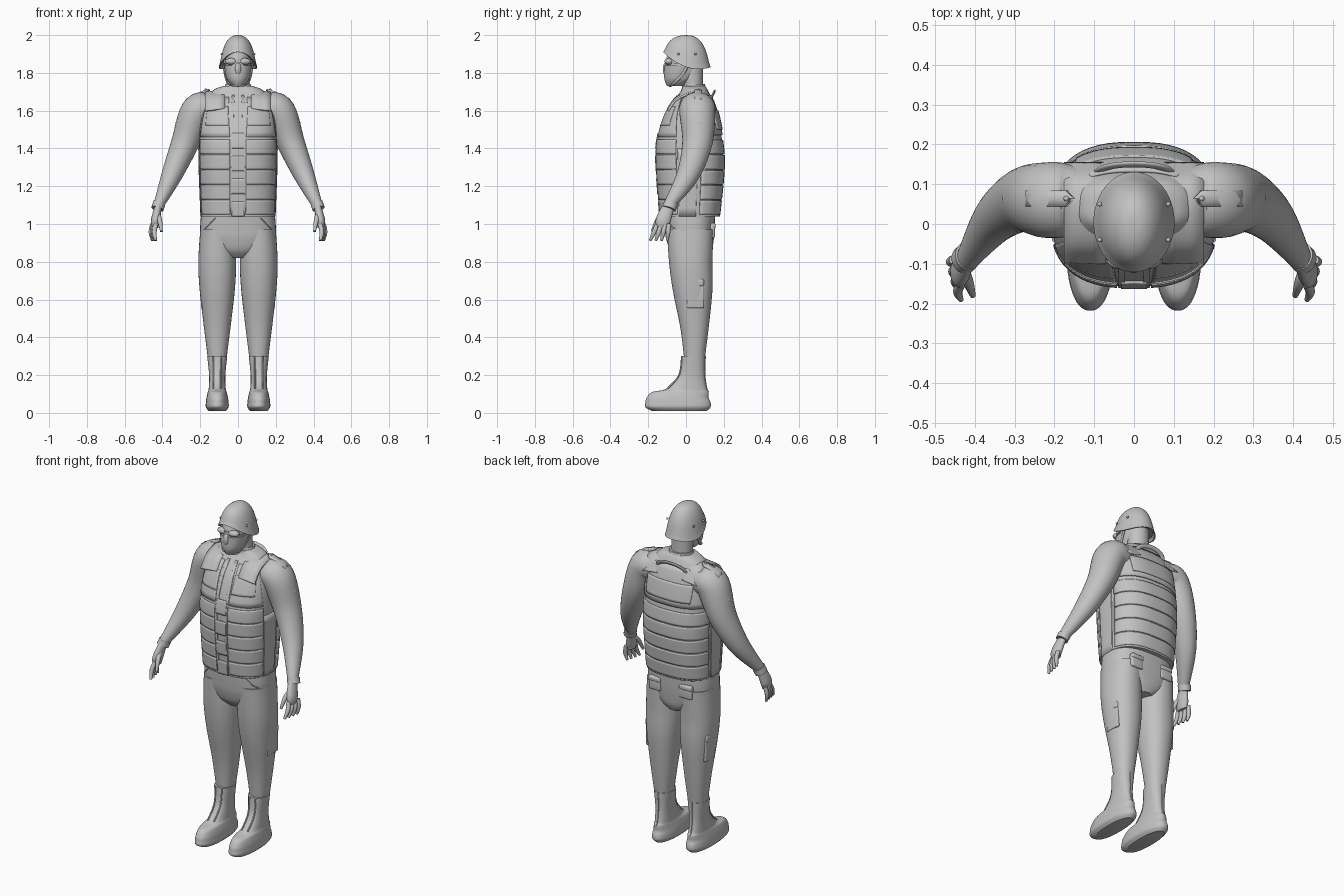
import bpy, bmesh, math
from mathutils import Vector
from math import sin, cos, pi, tau

if "Cube" in bpy.data.objects:
    bpy.data.objects.remove(bpy.data.objects["Cube"], do_unlink=True)

shade = 0.54
tone = (shade, shade, shade, 1)
grey = bpy.data.materials.new("plain grey")
grey.use_nodes = True
grey.diffuse_color = tone
grey.node_tree.nodes["Principled BSDF"].inputs["Base Color"].default_value = tone
parts = []


def finish(name, bm, location=(0, 0, 0)):
    """Turn a bmesh into a grey object."""
    bmesh.ops.recalc_face_normals(bm, faces=bm.faces)
    mesh = bpy.data.meshes.new(name)
    bm.to_mesh(mesh)
    bm.free()
    mesh.materials.append(grey)
    obj = bpy.data.objects.new(name, mesh)
    obj.location = location
    bpy.context.collection.objects.link(obj)
    parts.append(obj)
    return obj


def skin(name, rows):
    """Closed body through rings of points."""
    bm = bmesh.new()
    rings = [[bm.verts.new(point) for point in row] for row in rows]
    for low, high in zip(rings, rings[1:]):
        for i in range(len(low)):
            bm.faces.new((low[i - 1], low[i], high[i], high[i - 1]))
    bm.faces.new(rings[0])
    bm.faces.new(rings[-1])
    finish(name, bm)


def sheet(name, rows, thick):
    """Open grid of points given a thickness."""
    bm = bmesh.new()
    lines = [[bm.verts.new(point) for point in row] for row in rows]
    for low, high in zip(lines, lines[1:]):
        for i in range(len(low) - 1):
            bm.faces.new((low[i], low[i + 1], high[i + 1], high[i]))
    solid = finish(name, bm).modifiers.new("thickness", "SOLIDIFY")
    solid.thickness, solid.offset = thick, 0


def smooth(keys, steps=6):
    """Catmull-Rom refinement of a list of number tuples."""
    out, last = [], len(keys) - 1
    for i in range(last):
        near = [keys[max(0, min(last, i + k))] for k in (-1, 0, 1, 2)]
        for s in range(steps):
            t = s / steps
            out.append([b + t / 2 * (c - a + t * (2 * a - 5 * b + 4 * c - d + t * (3 * (b - c) + d - a)))
                        for a, b, c, d in zip(*near)])
    return out + [keys[-1]]


def section(ring, angle, power, grow=0, cx=0):
    """Point on a rounded cross-section; angle zero faces the front."""
    z, half, front, back = ring

    def bend(v):
        return math.copysign(abs(v) ** (2 / power), v)
    return Vector((cx + (half + grow) * bend(sin(angle)),
                   (front + back) / 2 - ((back - front) / 2 + grow) * bend(cos(angle)), z))


def loft(name, keys, cx=0, power=2.0, sides=48):
    """Upright body from keys of height, half width, front and back."""
    skin(name, [[section(ring, tau * i / sides, power, cx=cx) for i in range(sides)]
                for ring in smooth(keys)])


def tube(name, keys, flat=1.0, wide=(0, 1, 0), sides=20):
    """Sweep an ellipse along keys of x, y, z and radius."""
    path, rows = smooth(keys), []
    for i, key in enumerate(path):
        ahead, behind = path[min(i + 1, len(path) - 1)], path[max(i - 1, 0)]
        along = (Vector(ahead[:3]) - Vector(behind[:3])).normalized()
        u = Vector(wide)
        u = (u - along * along.dot(u)).normalized() * key[3]
        v = along.cross(u) * flat
        rows.append([Vector(key[:3]) + u * cos(tau * j / sides) + v * sin(tau * j / sides)
                     for j in range(sides)])
    skin(name, rows)


def cord(name, points, radius, flat=1.0, wide=(0, 1, 0)):
    tube(name, [(*point, radius) for point in points], flat, wide)


def bead(name, spot, size):
    bm = bmesh.new()
    bmesh.ops.create_uvsphere(bm, u_segments=20, v_segments=12, radius=1)
    bmesh.ops.scale(bm, vec=size, verts=bm.verts)
    finish(name, bm, spot)


def pad(name, spot, size):
    """Soft-edged box for pockets and flaps."""
    bm = bmesh.new()
    bmesh.ops.create_cube(bm, size=1)
    bmesh.ops.scale(bm, vec=size, verts=bm.verts)
    bmesh.ops.bevel(bm, geom=bm.edges[:], offset=min(size) / 3, segments=3,
                    profile=0.5, affect="EDGES")
    finish(name, bm, spot)


# Torso with the vest shell
torso = [(1.04, .195, -.135, .175), (1.3, .205, -.155, .2), (1.45, .205, -.15, .19),
         (1.6, .19, -.1, .16), (1.7, .14, -.03, .12), (1.73, .08, -.02, .1)]
vest_power = 2.6
loft("torso", torso, power=vest_power, sides=64)
torso_rings = smooth(torso)


def torso_at(z):
    for low, high in zip(torso_rings, torso_rings[1:]):
        if z <= high[0]:
            t = (z - low[0]) / (high[0] - low[0])
            return [a + t * (b - a) for a, b in zip(low, high)]


def panel(name, bottom, top, z, height, lift=.001):
    """Raised vest panel between two angles, which may change upwards."""
    rows, count = [], 8
    for j in range(count + 1):
        t = j / count
        start, end = (a + t * (b - a) for a, b in zip(bottom, top))
        ring = torso_at(z + t * height)
        rows.append([section(ring, start + (end - start) * i / 24, vest_power, lift)
                     for i in range(25)])
    sheet(name, rows, .008)


def around_back(angle):
    return angle, tau - angle


# Vest bands, placket and pockets
for row in range(5):
    z = 1.05 + row * .08
    panel("back_band", around_back(1.8), around_back(1.8), z, .074, .002)
    for s in (1, -1):
        panel("front_band", (s * .13, s * 1.25), (s * .13, s * 1.25), z, .076)
for s in (1, -1):
    panel("side_panel", (s * 1.3, s * 1.7), (s * 1.3, s * 1.7), 1.04, .36, 0)
    panel("chest_panel", (s * .13, s * 1.25), (s * .2, s), 1.46, .21)
    panel("chest_pocket", (s * .16, s * .9), (s * .2, s * .9), 1.52, .1, .003)
    panel("placket_edge", (s * .06, s * .1), (s * .06, s * .13), 1.04, .64)
for row in range(4):
    panel("front_buckle", (-.09, .09), (-.09, .09), 1.04 + row * .12, .08, .003)
panel("back_plate", around_back(2), around_back(2.5), 1.47, .21, .003)
panel("back_pocket", around_back(2.5), around_back(2.4), 1.5, .1, .008)
panel("belt", (0, tau), (0, tau), 1.04, .01, 0)
cord("drag_handle", [(-.09 * cos(pi * i / 6), .13 + .02 * sin(pi * i / 6), 1.66 + .04 * sin(pi * i / 6))
                     for i in range(7)], .012, .5, (0, .5, 1))

# Collar, neck and head
loft("collar", [(1.66, .1, -.04, .12), (1.7, .08, -.03, .11), (1.74, .067, -.01, .1)])
loft("neck", [(1.7, .06, -.01, .09), (1.85, .06, -.03, .09)])
loft("head", [(1.73, .03, -.09, -.02), (1.77, .06, -.11, .05), (1.85, .07, -.11, .1),
              (1.92, .07, -.09, .1)])
loft("face_mask", [(1.73, .03, -.1, 0), (1.77, .06, -.115, .03), (1.84, .073, -.115, .04)])
loft("goggle_band", [(1.85, .077, -.11, .08), (1.87, .077, -.11, .08)])
bead("nose", (0, -.105, 1.82), (.018, .018, .035))
for s in (1, -1):
    bead("goggle_lens", (s * .034, -.09, 1.86), (.034, .024, .018))
    cord("chin_strap", [(s * .08, .02, 1.86), (s * .07, -.02, 1.79), (s * .05, -.07, 1.74),
                        (0, -.085, 1.73)], .008, .5)
    for y in (-.04, .05):
        bead("helmet_rivet", (s * .086, y, 1.9), (.006, .006, .006))


# Helmet: domed shell with a flared rim, dipping at ears and nape
def helmet_row(drop, size):
    row = []
    for i in range(48):
        a = tau * i / 48
        rim = 1.87 + .04 * cos(a) - .04 * sin(a) ** 2
        row.append((.097 * size * sin(a), .005 - .12 * size * cos(a), 2 - (2 - rim) * drop))
    return row


dome = [(1 - cos(pi / 2 * i / 16), sin(pi / 2 * i / 16) ** .85) for i in range(1, 17)]
skin("helmet", [helmet_row(drop, .95 * size + .1 * drop ** 6) for drop, size in dome]
     + [helmet_row(1, .98), helmet_row(.9, .9)])

# Trousers, boots and pockets
loft("pelvis", [(.82, .05, -.05, .12), (.86, .13, -.085, .138), (.92, .19, -.103, .147),
                (.98, .2, -.11, .152), (1.05, .195, -.115, .155)], power=2.6)
leg = [(.97, .09, -.1, .145), (.8, .1, -.09, .14), (.65, .093, -.07, .14),
       (.45, .07, -.03, .12), (.29, .05, -.01, .1)]
boot = [(.01, .045, -.18, .11), (.03, .06, -.215, .13), (.055, .06, -.215, .13),
        (.08, .057, -.208, .12), (.11, .05, -.18, .12), (.13, .045, -.1, .11),
        (.2, .043, -.04, .1), (.3, .053, -.025, .102)]
for s in (1, -1):
    x = s * .11
    loft("leg", leg, cx=x, power=2.2)
    loft("boot", boot, cx=x, power=2.3)
    for side in (-.02, .02):
        cord("lace_edge", [(x + side, front + .003, z) for z, half, front, back in boot[5:]], .004)
    cord("boot_seam", [(x, back, z) for z, half, front, back in boot[4:]], .003)
    pad("cargo_pocket", (s * .187, .05, .62), (.02, .09, .13))
    pad("cargo_flap", (s * .188, .045, .69), (.03, .1, .04))
    pad("seat_pocket", (s * .1, .138, .96), (.08, .03, .07))
    pad("seat_flap", (s * .1, .142, .99), (.08, .03, .03))
    cord("hip_seam", [(s * .12, -.1, 1.03), (s * .16, -.08, .99), (s * .19, -.03, .96)], .003)

# Arms, hands and shoulder details
for s in (1, -1):
    tube("arm", [(s * .08, .06, 1.64, .06), (s * .16, .06, 1.615, .09), (s * .22, .06, 1.59, .095),
                 (s * .28, .06, 1.43, .08), (s * .35, .01, 1.26, .06),
                 (s * .42, -.09, 1.1, .03)], .92, sides=32)
    cord("cuff", [(s * .417, -.08, 1.11), (s * .427, -.09, 1.08)], .037, .9)
    tube("palm", [(s * .42, -.09, 1.1, .03), (s * .437, -.12, 1.02, .04),
                  (s * .44, -.12, .98, .03)], .6)
    for i in range(4):
        root, tip = -.15 + .02 * i, -.19 + .03 * i
        x = s * (.435 + .006 * i)
        tube("finger", [(x, root, 1, .012), (x + s * .008, (root + tip) / 2, .955, .012),
                        (x, tip, .912, .007)], sides=12)
    tube("thumb", [(s * .43, -.11, 1.06, .015), (s * .415, -.15, 1.02, .013),
                   (s * .405, -.18, .96, .007)], sides=12)
    bead("sleeve_badge", (s * .313, .065, 1.53), (.018, .03, .025))
    # Strap from chest over the shoulder to the back
    strap = smooth([(-.095, 1.61), (-.055, 1.665), (0, 1.695), (.06, 1.705), (.11, 1.685), (.15, 1.62)])
    sheet("shoulder_strap", [[(s * (.07 + .035 * i), y, z - .004 * i) for i in range(4)]
                             for y, z in strap], .012)
    tab = [(.15, 0, 1.71), (.17, .02, 1.705), (.21, .02, 1.69), (.27, .02, 1.66)]
    sheet("epaulette", [[(s * x, .064 + k * half, z) for k in (-1, 0, 1)] for x, half, z in tab], .012)
    bead("epaulette_button", (s * .17, .064, 1.71), (.007, .007, .007))

# Smooth shading with crisp panel edges
bpy.ops.object.select_all(action="DESELECT")
for obj in parts:
    obj.select_set(True)
bpy.context.view_layer.objects.active = parts[0]
bpy.ops.object.shade_smooth_by_angle(angle=math.radians(40))
